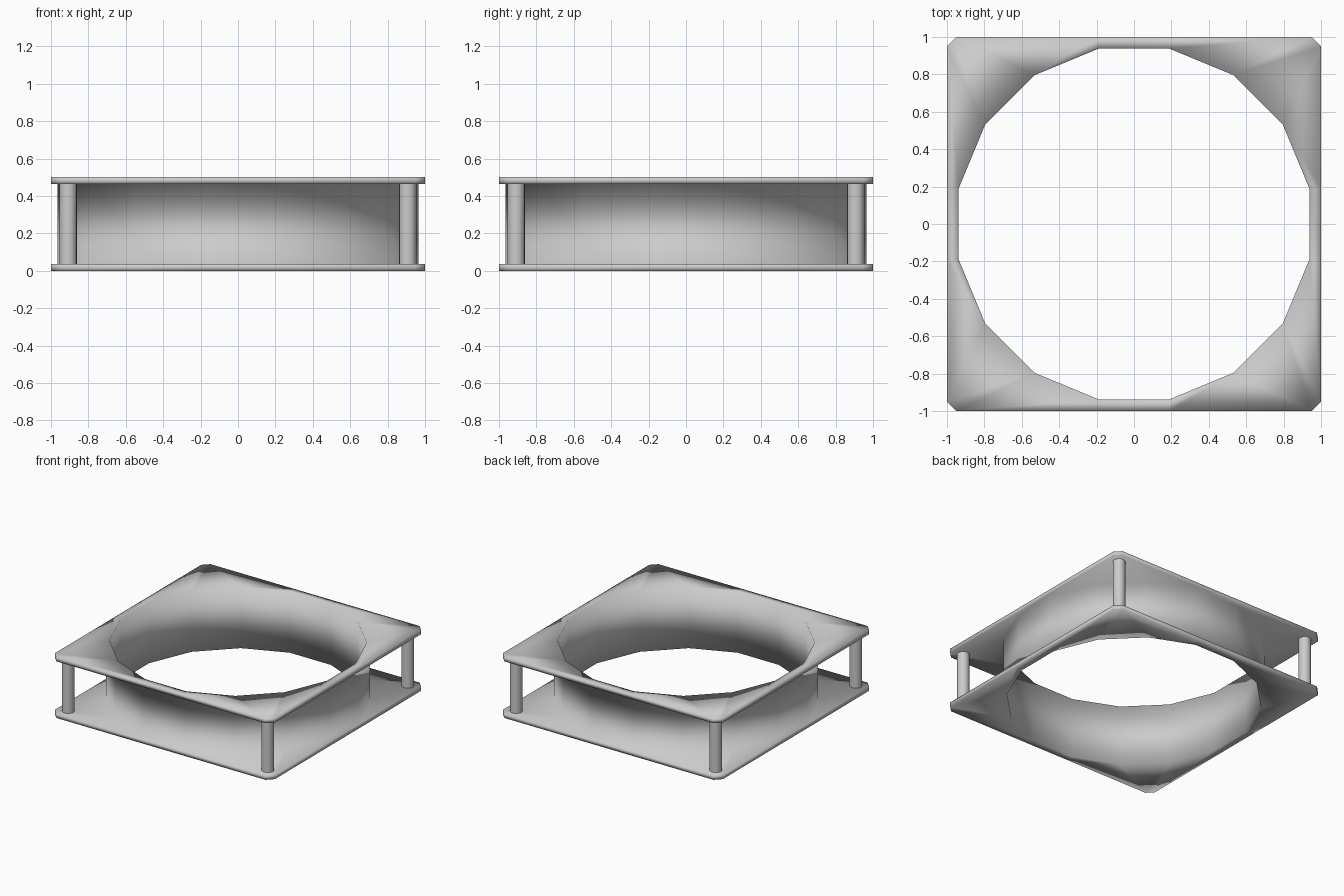
import bpy, bmesh
from math import cos, sin, pi

if "Cube" in bpy.data.objects:
    bpy.data.objects.remove(bpy.data.objects["Cube"])

N = 16
SIZE, HEIGHT, PLATE = 1.0, 0.5, 0.035


def circle_ring(radius, z):
    return [(radius * cos((i + 0.5) * 2 * pi / N),
             radius * sin((i + 0.5) * 2 * pi / N), z) for i in range(N)]


def square_ring(z):
    # four points per quadrant: square outline with chamfered corners
    pts = [(SIZE, 0.19), (SIZE, 0.95), (0.95, SIZE), (0.19, SIZE)]
    ring = []
    for _ in range(4):
        ring += [(x, y, z) for x, y in pts]
        pts = [(-y, x) for x, y in pts]
    return ring


def finish(bm, name):
    bmesh.ops.recalc_face_normals(bm, faces=bm.faces)
    for f in bm.faces:
        f.smooth = True
    mesh = bpy.data.meshes.new(name)
    bm.to_mesh(mesh)
    bm.free()
    obj = bpy.data.objects.new(name, mesh)
    bpy.context.collection.objects.link(obj)
    return obj


# Frame: two square flanges joined by a round duct, one closed loft
inner, outer = 0.957, 0.984
top = HEIGHT - PLATE
rings = [circle_ring(inner, 0), square_ring(0), square_ring(PLATE),
         circle_ring(outer, PLATE), circle_ring(outer, top),
         square_ring(top), square_ring(HEIGHT), circle_ring(inner, HEIGHT)]
bm = bmesh.new()
loops = [[bm.verts.new(p) for p in ring] for ring in rings]
for a, b in zip(loops, loops[1:] + loops[:1]):
    for i in range(N):
        j = (i + 1) % N
        bm.faces.new((a[i], a[j], b[j], b[i]))
finish(bm, "fan_frame")

# Corner posts between the flanges
for sx, side in ((-1, "left"), (1, "right")):
    for sy, end in ((-1, "front"), (1, "back")):
        bm = bmesh.new()
        bmesh.ops.create_cone(bm, cap_ends=False, segments=16, radius1=0.047,
                              radius2=0.047, depth=HEIGHT - 2 * PLATE + 0.02)
        post = finish(bm, f"{end}_{side}_post")
        post.location = (0.908 * sx, 0.908 * sy, HEIGHT / 2)
